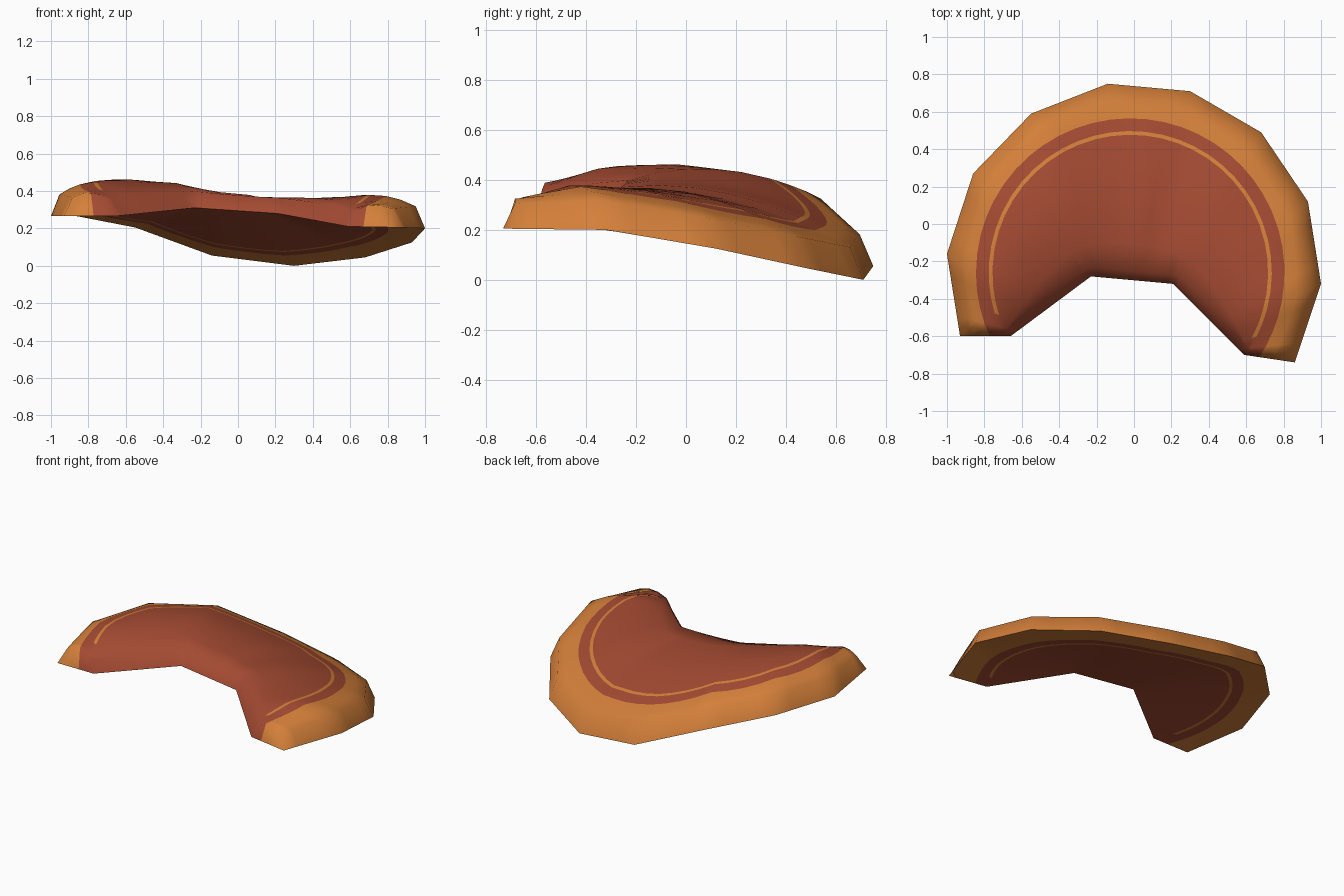
import bpy, bmesh, math
from mathutils import Vector

if "Cube" in bpy.data.objects:
    bpy.data.objects.remove(bpy.data.objects["Cube"])

# Outer rim (left end -> back -> right end) and the front notch edge
OUTER = [(-.93, -.60, .265), (-1, -.16, .265), (-.86, .27, .265), (-.55, .59, .205),
         (-.14, .75, .055), (.30, .71, 0), (.68, .49, .045), (.93, .12, .125),
         (1, -.32, .20), (.86, -.74, .205)]
INNER = [(-.66, -.60, .265), (-.23, -.28, .31), (.21, -.32, .28), (.59, -.70, .21)]
CENTRE = Vector((-.02, -.26))          # centre of the painted rings
RED_R, STRIPE_OUT, STRIPE_IN = .825, .757, .737
BEVEL = .055


def along(points, t):
    """Point at index-parameter t on a polyline."""
    i = min(int(t), len(points) - 2)
    return Vector(points[i]).lerp(Vector(points[i + 1]), t - i)


def ring_crossing(a, b, radius, low, high):
    """Parameter where the line a-b enters a painted ring."""
    for _ in range(30):
        mid = (low + high) / 2
        if (a.lerp(b, mid).xy - CENTRE).length > radius:
            low = mid
        else:
            high = mid
    return low


def column(u):
    """Top points and bottom points of one cross-section."""
    a, b = along(OUTER, u), along(INNER, u / 3)
    length = (b.xy - a.xy).length
    v0, v1 = BEVEL / length, 1 - BEVEL * .9 / length
    red = ring_crossing(a, b, RED_R, v0, v1)
    s0 = ring_crossing(a, b, STRIPE_OUT, v0, v1)
    s1 = ring_crossing(a, b, STRIPE_IN, v0, v1)
    rows = [0, v0, (v0 + red) / 2, red, s0, s1]
    rows += [s1 + (v1 - s1) * k / 5 for k in range(1, 6)] + [1]
    edge = min(u, 9 - u)
    end = 0 if edge < .001 else min(1, .85 + .15 * edge)
    amp = .078 * min(1, length / .65) * (1 if u < 5 else .8)
    top, bottom = [], []
    for v in rows:
        p = a.lerp(b, v)
        bottom.append(p.copy())
        if 0 < v < 1:
            t = min(1, max(0, (v - v0) / (v1 - v0)))
            p.z += end * (.115 - .02 * t + amp * max(0, math.sin(math.pi * t)) ** .85)
        top.append(p)
    return top, bottom


def material(name, rgb):
    m = bpy.data.materials.new(name)
    m.diffuse_color = (*rgb, 1)
    m.use_nodes = True
    m.node_tree.nodes["Principled BSDF"].inputs["Base Color"].default_value = m.diffuse_color
    return m


# Curved slab: domed top and ruled underside sharing one rim
us = [0, .13] + [k / 4 for k in range(1, 36)] + [8.87, 9]
bm = bmesh.new()
columns = [column(u) for u in us]
for side in (0, 1):
    grid = [[bm.verts.new(p) for p in c[side]] for c in columns]
    for i in range(len(us) - 1):
        for j in range(len(grid[0]) - 1):
            f = bm.faces.new((grid[i][j], grid[i + 1][j], grid[i + 1][j + 1], grid[i][j + 1]))
            stripe = j == 4 and .5 <= us[i] <= 8.25
            f.material_index = 0 if (j < 3 or stripe) else 1
bmesh.ops.remove_doubles(bm, verts=bm.verts[:], dist=.0008)
bmesh.ops.dissolve_degenerate(bm, edges=bm.edges[:], dist=.0005)
bmesh.ops.recalc_face_normals(bm, faces=bm.faces[:])

mesh = bpy.data.meshes.new("curved_plate")
bm.to_mesh(mesh)
bm.free()
plate = bpy.data.objects.new("curved_plate", mesh)
bpy.context.collection.objects.link(plate)
mesh.materials.append(material("warm_orange", (.66, .215, .042)))
mesh.materials.append(material("brick_red", (.37, .07, .032)))

bpy.context.view_layer.objects.active = plate
plate.select_set(True)
bpy.ops.object.shade_smooth_by_angle(angle=math.radians(68))
